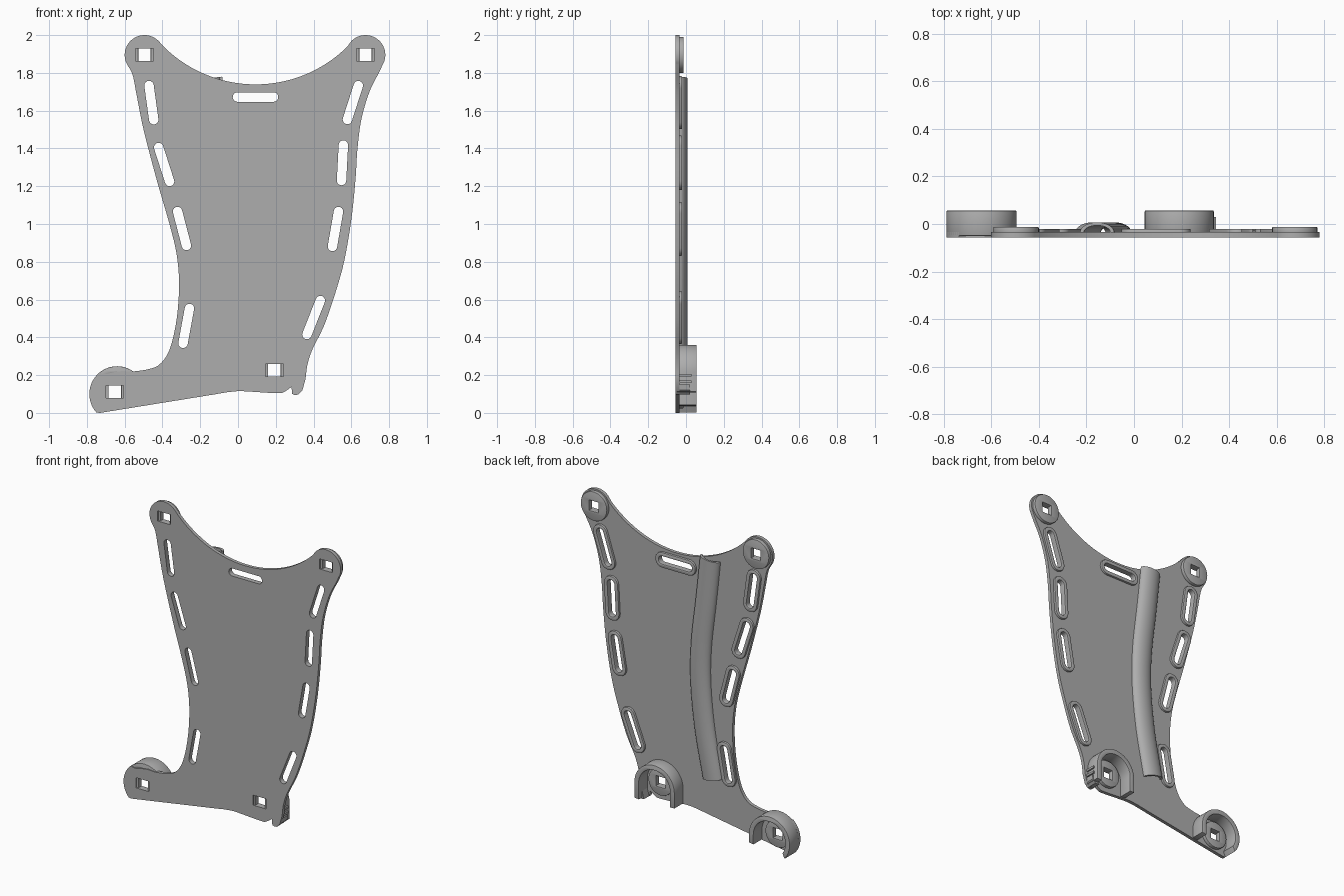
import bpy, bmesh
from math import sin, cos, pi, radians, hypot
from mathutils import Vector

cube = bpy.data.objects.get("Cube")
if cube:
    bpy.data.objects.remove(cube, do_unlink=True)

grey = bpy.data.materials.new("plain grey")
grey.use_nodes = True
colour = (0.42, 0.42, 0.42, 1)
grey.diffuse_color = colour
grey.node_tree.nodes["Principled BSDF"].inputs["Base Color"].default_value = colour

FRONT, BACK, WALL = -0.056, -0.034, 0.056


# Outline helpers, all in (x, z)
def arc(cx, cz, r, a, b, n=24):
    angles = [radians(a + (b - a) * i / n) for i in range(n + 1)]
    return [(cx + r * cos(t), cz + r * sin(t)) for t in angles]


def smooth(points, n=6):
    p = [Vector(q) for q in points]
    p = [p[0] * 2 - p[1]] + p + [p[-1] * 2 - p[-2]]
    out = []
    for a, b, c, d in zip(p, p[1:], p[2:], p[3:]):
        for i in range(n):
            t = i / n
            out.append(tuple(0.5 * (2 * b + (c - a) * t + (2 * a - 5 * b + 4 * c - d) * t * t
                                    + (3 * b - a - 3 * c + d) * t ** 3)))
    return out + [tuple(points[-1])]


def capsule(a, b, r):
    from_angle = Vector((b[0] - a[0], b[1] - a[1])).angle_signed(Vector((1, 0))) * 180 / pi
    return (arc(*b, r, from_angle - 90, from_angle + 90, 10)
            + arc(*a, r, from_angle + 90, from_angle + 270, 10))


def rect(cx, cz, w, h):
    return [(cx + sx * w / 2, cz + sz * h / 2) for sx, sz in ((-1, -1), (1, -1), (1, 1), (-1, 1))]


def finish(ob):
    ob.data.materials.clear()
    ob.data.materials.append(grey)
    bpy.ops.object.select_all(action='DESELECT')
    ob.select_set(True)
    bpy.context.view_layer.objects.active = ob
    bpy.ops.object.shade_smooth_by_angle(angle=radians(35))


def slab(name, loops, y0, y1, bevel=0.0):
    """Solid between two depths; the first loop is the rim, the rest are holes."""
    cu = bpy.data.curves.new(name, 'CURVE')
    cu.dimensions, cu.fill_mode = '2D', 'BOTH'
    cu.extrude = (y1 - y0) / 2 - bevel
    cu.bevel_depth, cu.offset, cu.bevel_resolution = bevel, -bevel, 1
    for loop in loops:
        s = cu.splines.new('POLY')
        s.points.add(len(loop) - 1)
        for pt, (x, z) in zip(s.points, loop):
            pt.co = (x, z, 0, 1)
        s.use_cyclic_u = True
    ob = bpy.data.objects.new(name, cu)
    bpy.context.collection.objects.link(ob)
    bpy.ops.object.select_all(action='DESELECT')
    ob.select_set(True)
    bpy.context.view_layer.objects.active = ob
    bpy.ops.object.convert(target='MESH')
    ob = bpy.context.view_layer.objects.active
    bm = bmesh.new()
    bm.from_mesh(ob.data)
    for v in bm.verts:
        x, z, d = v.co
        v.co = (x, (y0 + y1) / 2 - d, z)
    bmesh.ops.remove_doubles(bm, verts=bm.verts, dist=0.00005)
    bmesh.ops.recalc_face_normals(bm, faces=bm.faces)
    bm.to_mesh(ob.data)
    bm.free()
    finish(ob)
    return ob


# Strap slots and bolt positions
slots = [((-.471, 1.733), (-.446, 1.552)), ((-.42, 1.405), (-.362, 1.225)),
         ((-.32, 1.066), (-.273, .886)), ((-.257, .553), (-.291, .368)),
         ((-.003, 1.672), (.188, 1.672)), ((.637, 1.733), (.579, 1.553)),
         ((.558, 1.418), (.548, 1.23)), ((.532, 1.066), (.50, .881)),
         ((.436, .595), (.365, .415))]
bolts = {"upper_right": (-.495, 1.895), "upper_left": (.675, 1.895),
         "lower_right": (-.652, .112), "lower_left": (.193, .225)}

# Main plate outline, counter-clockwise from the upper right lobe
right_side = smooth([(-.585, 1.842), (-.558, 1.79), (-.537, 1.685), (-.50, 1.50), (-.431, 1.236),
                     (-.362, .997), (-.325, .84), (-.312, .68), (-.325, .495), (-.362, .336),
                     (-.415, .257), (-.48, .23), (-.565, .218)])
foot_notch = smooth([(-.61, .222), (-.66, .215), (-.705, .205), (-.735, .213)], 3)
bottom = [(-.73, 0), (-.124, .098)] + smooth([(-.06, .109), (0, .115), (.06, .113), (.21, .104),
                                              (.246, .112), (.283, .137)], 4)
hook = [(.287, .10), (.30, .094), (.32, .097), (.341, .119)]
left_side = smooth([(.357, .177), (.368, .257), (.394, .336), (.458, .468), (.521, .653),
                    (.564, .812), (.60, 1.024), (.622, 1.236), (.632, 1.394), (.653, 1.553),
                    (.696, 1.70), (.749, 1.807), (.773, 1.86)])
outline = (arc(*bolts["upper_right"], .105, 42, 208) + right_side[1:] + foot_notch
           + arc(-.64, .10, .147, 132, 222) + bottom + hook + left_side[:-1]
           + arc(*bolts["upper_left"], .105, -20, 137)
           + arc(.0926, 2.43, .691, 317, 223, 40)[1:-1])
holes = [capsule(a, b, .025) for a, b in slots] + [rect(*c, .094, .066) for c in bolts.values()]
slab("back_plate", [outline] + holes, FRONT, BACK)

# Raised rims round the slots
for i, (a, b) in enumerate(slots):
    slab(f"slot_rim_{i + 1}", [capsule(a, b, .05), capsule(a, b, .025)], -.048, -.02, .005)

# Bolt bosses with square holes
for name, c in bolts.items():
    r = .095 if "upper" in name else .088
    slab(f"{name}_boss", [arc(*c, r, 0, 350, 35), rect(*c, .066, .066)], -.046, -.012, .004)

# Arched walls round the two lower bosses
slab("lower_right_arch", [arc(-.64, .10, .147, 222, 0, 40) + [(-.493, .042), (-.525, .036)]
                          + arc(-.64, .10, .115, 0, 215, 40)], -.05, WALL, .003)
slab("lower_left_arch", [[(.045, .118)] + arc(.19, .215, .145, 180, 0, 36)
                         + [(.335, .112), (.303, .108)]
                         + arc(.19, .215, .113, 0, 180, 36) + [(.077, .116)]], -.05, WALL, .003)

# Small clip tabs beside the lower left arch
slab("clip_hook", [[(.29, .10), (.32, .098), (.341, .12), (.345, .15), (.303, .15)]], -.05, .02)
for i in range(2):
    slab(f"clip_ridge_{i + 1}", [rect(.338, .165 + i * .035, .014, .014)], -.05, .03)

# Hollow curved channel down the back
path = smooth([(-.155, 1.772), (-.125, 1.5), (-.09, 1.2), (-.085, .95), (-.115, .65), (-.175, .34)], 8)
section = [(.072 * cos(t), .042 * sin(t)) for t in (pi * i / 14 for i in range(15))]
section += [(.056 * cos(t), .029 * sin(t)) for t in (pi * (14 - i) / 14 for i in range(15))]
bm = bmesh.new()
rings = []
for i, (x, z) in enumerate(path):
    a, b = path[max(i - 1, 0)], path[min(i + 1, len(path) - 1)]
    length = hypot(b[0] - a[0], b[1] - a[1])
    nx, nz = -(b[1] - a[1]) / length, (b[0] - a[0]) / length
    rings.append([bm.verts.new((x + nx * u, BACK - .001 + h, z + nz * u)) for u, h in section])
n = len(section)
for r0, r1 in zip(rings, rings[1:]):
    for k in range(n):
        bm.faces.new((r0[k], r0[(k + 1) % n], r1[(k + 1) % n], r1[k]))
for ring in (rings[0], rings[-1]):
    for k in range(n // 2 - 1):
        bm.faces.new((ring[k], ring[k + 1], ring[n - 2 - k], ring[n - 1 - k]))
bmesh.ops.recalc_face_normals(bm, faces=bm.faces)
mesh = bpy.data.meshes.new("back_channel")
bm.to_mesh(mesh)
bm.free()
channel = bpy.data.objects.new("back_channel", mesh)
bpy.context.collection.objects.link(channel)
finish(channel)
